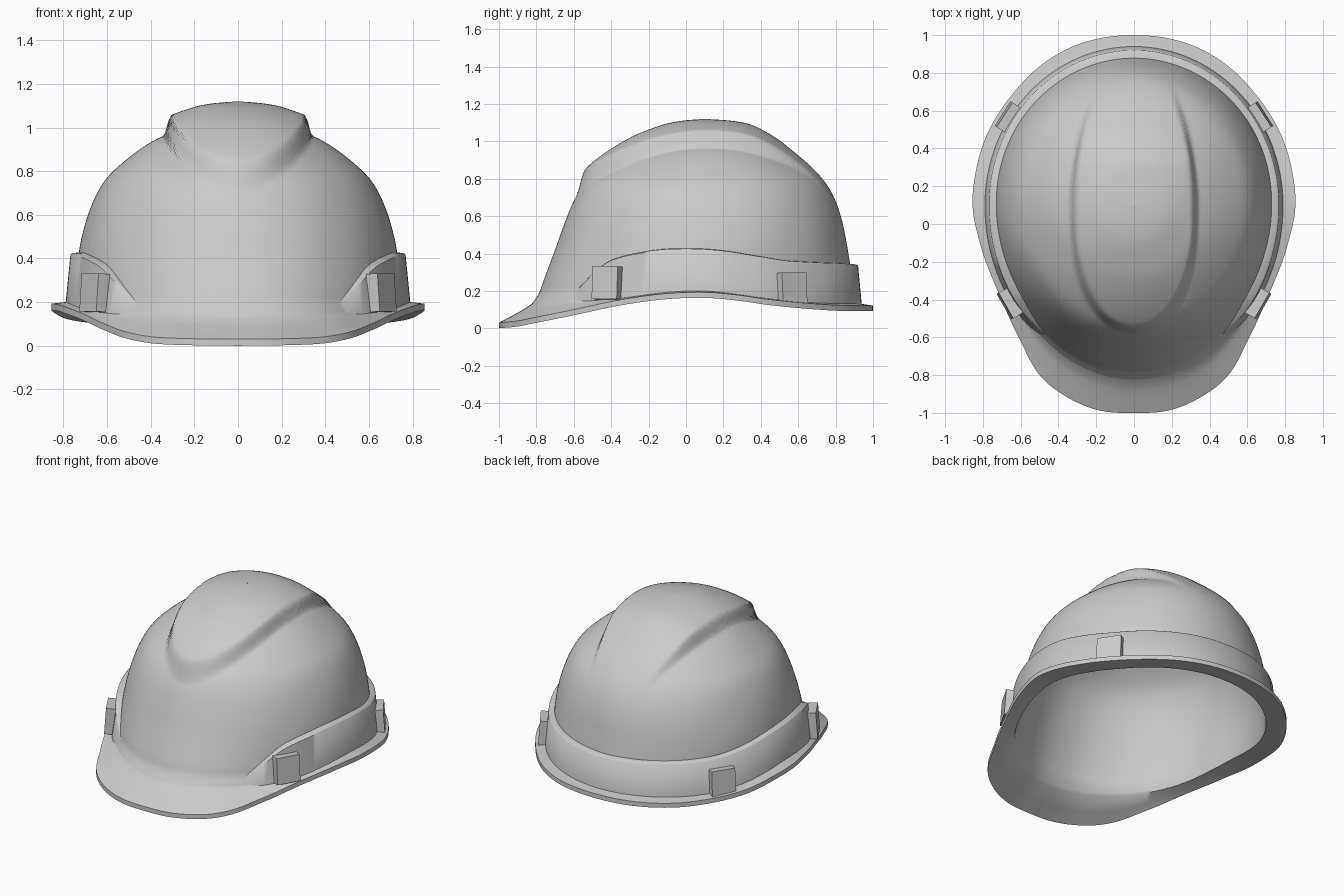
import bpy, bmesh, math
from mathutils import Matrix

if "Cube" in bpy.data.objects:
    bpy.data.objects.remove(bpy.data.objects["Cube"])

CY = 0.1  # centre of the polar layout along y


def curve(tab, t):
    """Smooth interpolation of (key, value) pairs."""
    t = max(tab[0][0], min(tab[-1][0], t))
    i = 0
    while i < len(tab) - 2 and t > tab[i + 1][0]:
        i += 1

    def slope(k):
        a, b = tab[max(k - 1, 0)], tab[min(k + 1, len(tab) - 1)]
        return (b[1] - a[1]) / (b[0] - a[0])
    (x0, y0), (x1, y1) = tab[i], tab[i + 1]
    h = x1 - x0
    u = (t - x0) / h
    return (y0 * (1 + 2 * u) * (1 - u) ** 2 + slope(i) * h * u * (1 - u) ** 2
            + y1 * u * u * (3 - 2 * u) + slope(i + 1) * h * u * u * (u - 1))


def step(a, b, t):
    t = max(0, min(1, (t - a) / (b - a)))
    return t * t * (3 - 2 * t)


# Tables keyed by angle: -90 = front, 0 = side, 90 = back
BRIM_R = [(-90, 1.1), (-80, 1.102), (-69, 1.07), (-61, 1.03), (-49, .929), (-33, .855), (-15, .84),
          (0, .855), (11, .856), (25, .863), (42, .871), (57, .89), (71, .901), (90, .9)]
BRIM_Z = [(-90, .03), (-80, .032), (-69, .04), (-61, .06), (-49, .10), (-33, .15), (-15, .185),
          (0, .193), (11, .18), (25, .152), (42, .132), (57, .123), (90, .122)]
ROOT_Z = [(-90, .13), (-61, .145), (-49, .155), (-33, .172), (-15, .2), (0, .205), (25, .165),
          (42, .145), (90, .137)]
BAND_Z = [(-62, .14), (-55, .21), (-46, .305), (-38, .37), (-22, .415), (-7, .425), (7, .415),
          (22, .385), (38, .358), (90, .34)]
# Dome levels: z, half width, reach to front, reach to back
DOME = [(.13, .745, .925, .80), (.19, .74, .885, .795), (.26, .738, .86, .79), (.42, .73, .80, .765),
        (.56, .70, .75, .738), (.68, .655, .70, .70), (.77, .60, .64, .65), (.85, .515, .545, .57),
        (.92, .42, .435, .46), (.965, .335, .345, .375), (1.01, .215, .22, .25),
        (1.03, .12, .12, .14), (1.04, .001, .001, .001)]


def radius(A, w, f, b):
    a = math.radians(A)
    return 1 / math.hypot(math.cos(a) / w, math.sin(a) / (f if A < 0 else b))


def dome_params(s):
    return [curve([(i, row[k]) for i, row in enumerate(DOME)], s) for k in range(4)]


def dome_r(A, z):
    return radius(A, *[curve([(r[0], r[k]) for r in DOME], z) for k in (1, 2, 3)])


def polar(a, r, z):
    return [r * math.cos(a), CY + r * math.sin(a), z]


def fold(a):
    return math.degrees(math.asin(max(-1, min(1, math.sin(a)))))


def ridge(x, y):
    """Height of the raised centre ridge."""
    if y < CY:
        q = (abs(x) / .34) ** 2 + ((CY - y) / .69) ** 2.5
    else:
        q = (x / (.34 - .13 * ((y - CY) / .62) ** 2 if y < .9 else .1)) ** 2
    return .08 * (1 - step(.82, 1.0, q)) * (1 - step(.3, .8, y))


def finish(name, bm):
    bmesh.ops.recalc_face_normals(bm, faces=bm.faces)
    me = bpy.data.meshes.new(name)
    bm.to_mesh(me)
    bm.free()
    me.shade_smooth()
    me.set_sharp_from_angle(angle=math.radians(48))
    ob = bpy.data.objects.new(name, me)
    bpy.context.collection.objects.link(ob)
    return ob


def loft(name, rings, around=True, along=False, caps=False):
    bm = bmesh.new()
    vs = [[bm.verts.new(p) for p in ring] for ring in rings]
    n = len(vs[0])
    for i in range(len(vs) - (0 if along else 1)):
        lo, hi = vs[i], vs[(i + 1) % len(vs)]
        for j in range(n if around else n - 1):
            k = (j + 1) % n
            bm.faces.new((lo[j], lo[k], hi[k], hi[j]))
    if caps:
        bm.faces.new(vs[0])
        bm.faces.new(vs[-1])
    return finish(name, bm)


# Shell: inside dome, brim edge, outside dome with ridge in one loft
N, SUB = 192, 8
angles = [-math.pi / 2 + 2 * math.pi * i / N for i in range(N)]


def dome_ring(s, off):
    z0, w, f, b = dome_params(s)
    ring = []
    for a in angles:
        A = fold(a)
        root = curve(ROOT_Z, A)
        z = z0 if z0 > .42 else root + (z0 - .13) / .29 * (.42 - root)
        p = polar(a, max(.0005, radius(A, w, f, b) * (1 - off)), z - off)
        if not off:
            p[2] += ridge(p[0], p[1])
        ring.append(p)
    return ring


def brim_ring(t, dz):
    ring = []
    for a in angles:
        A = fold(a)
        inner = radius(A, *DOME[0][1:])
        r = inner + (curve(BRIM_R, A) - inner) * t
        root, edge = curve(ROOT_Z, A), curve(BRIM_Z, A)
        ring.append(polar(a, r, root + (edge - root) * t ** .9 + dz))
    return ring


S = len(DOME) - 1
inner = [dome_ring(S * i / 40, .03) for i in range(40, -1, -1)]
outer = [dome_ring(i / SUB, 0) for i in range(S * SUB + 1)]
brim = [brim_ring(.5, -.03), brim_ring(1, -.03), brim_ring(1, 0), brim_ring(.66, 0), brim_ring(.33, 0)]
loft("helmet_shell", inner + brim + outer)

# Raised band around the sides and back, fading into the front of the dome
sections = []
M = 130
for i in range(M + 1):
    a = math.radians(-62 + 304 * i / M)
    A = fold(a)
    k = step(-64, -44, A)
    root = curve(ROOT_Z, A)
    top = max(root + .002, curve(BAND_Z, A))
    d_top, d_low = dome_r(A, top), dome_r(A, root)
    r_top = d_top + (radius(A, .768, .885, .82) - d_top) * k
    r_low = d_low + (radius(A, .79, .91, .84) - d_low) * k
    sections.append([polar(a, d_low - .012, root - .01), polar(a, r_low, root - .01),
                     polar(a, r_top, top - .006), polar(a, r_top - .008 * k, top),
                     polar(a, d_top - .012, top + .004)])
loft("side_band", sections, caps=True)

# Four accessory slot plates on the band
for name, x, y, z, turn, h in (("front_clip", .657, -.42, .243, -30, .175),
                               ("rear_clip", .665, .565, .215, 33, .165)):
    for side, sgn in (("right", 1), ("left", -1)):
        bm = bmesh.new()
        bmesh.ops.create_cube(bm, size=1, matrix=Matrix.Diagonal((.06, .155, h, 1)))
        yaw = turn if sgn > 0 else 180 - turn
        bm.transform(Matrix.Translation((sgn * x, y, z)) @ Matrix.Rotation(math.radians(yaw), 4, 'Z')
                     @ Matrix.Rotation(math.radians(-4), 4, 'Y'))
        finish(f"{name}_{side}", bm)
